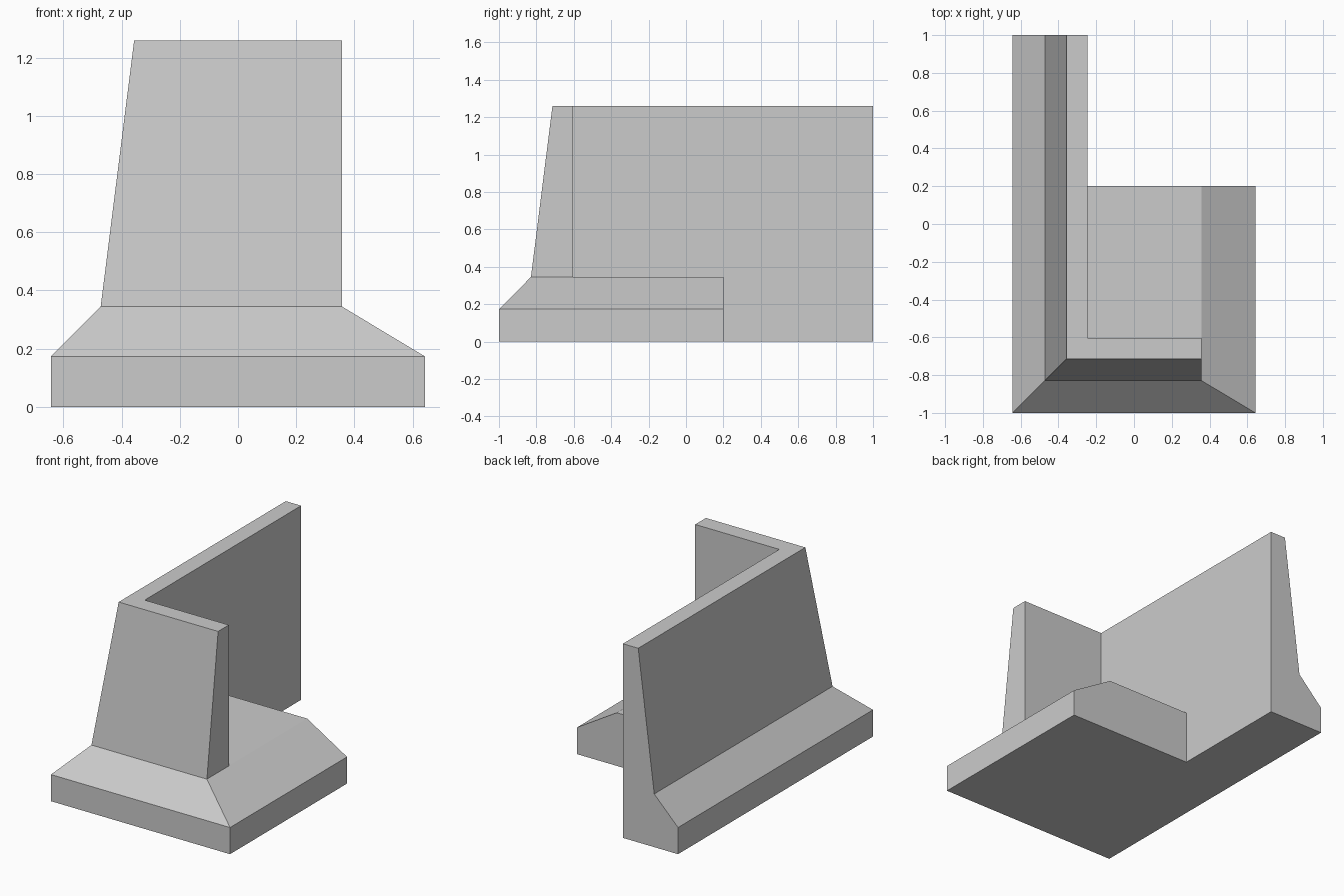
import bpy
import bmesh

cube = bpy.data.objects.get("Cube")
if cube:
    bpy.data.objects.remove(cube, do_unlink=True)

HALF_W, HALF_L = 0.643, 1.0
WALL_END, SLAB_BACK = 0.357, 0.2
KERB, STEP, TOP = 0.173, 0.345, 1.26
INNER = 0.396

# Wall cross-section: distance inward from the outer edge, height
profile = [(0, 0), (0, KERB), (0.171, STEP), (0.286, TOP),
           (INNER, TOP), (INNER, STEP), (INNER, KERB), (INNER, 0)]
count = len(profile)

bm = bmesh.new()


def ring(place):
    return [bm.verts.new(place(d, z)) for d, z in profile]


def end_x(z):
    return HALF_W if z <= KERB else WALL_END


# Stations along the L: back end, slab edge, mitred corner, free end
back = ring(lambda d, z: (-HALF_W + d, HALF_L, z))
middle = ring(lambda d, z: (-HALF_W + d, SLAB_BACK, z))
corner = ring(lambda d, z: (-HALF_W + d, -HALF_L + d, z))
free = ring(lambda d, z: (end_x(z), -HALF_L + d, z))

# Skin the walls, leaving the inner side open where the slab joins
for a, b in ((back, middle), (middle, corner), (corner, free)):
    for i in range(count):
        if a is not back and i in (5, 6):
            continue
        j = (i + 1) % count
        bm.faces.new((a[i], a[j], b[j], b[i]))

# End faces
bm.faces.new(back)
for loop in ((0, 1, 6, 7), (1, 2, 5, 6), (2, 3, 4, 5)):
    bm.faces.new([free[i] for i in loop])

# Floor slab behind the short wall
slab_in = (corner[7], corner[5], free[5], free[6], free[7])
slab_out = [middle[7], middle[5]]
slab_out += [bm.verts.new((v.co.x, SLAB_BACK, v.co.z)) for v in slab_in[2:]]
for i in range(1, 5):
    j = (i + 1) % 5
    bm.faces.new((slab_in[i], slab_in[j], slab_out[j], slab_out[i]))
bm.faces.new([slab_out[0], middle[6]] + slab_out[1:])

# Merge coplanar faces into clean flat panels
bmesh.ops.recalc_face_normals(bm, faces=bm.faces)
bmesh.ops.dissolve_limit(bm, angle_limit=0.01, verts=bm.verts, edges=bm.edges)
bmesh.ops.recalc_face_normals(bm, faces=bm.faces)

mesh = bpy.data.meshes.new("corner_barrier")
bm.to_mesh(mesh)
bm.free()

grey = bpy.data.materials.new("concrete_grey")
grey.use_nodes = True
colour = (0.6, 0.6, 0.6, 1)
grey.diffuse_color = colour
grey.node_tree.nodes["Principled BSDF"].inputs["Base Color"].default_value = colour
mesh.materials.append(grey)

barrier = bpy.data.objects.new("corner_barrier", mesh)
bpy.context.collection.objects.link(barrier)
